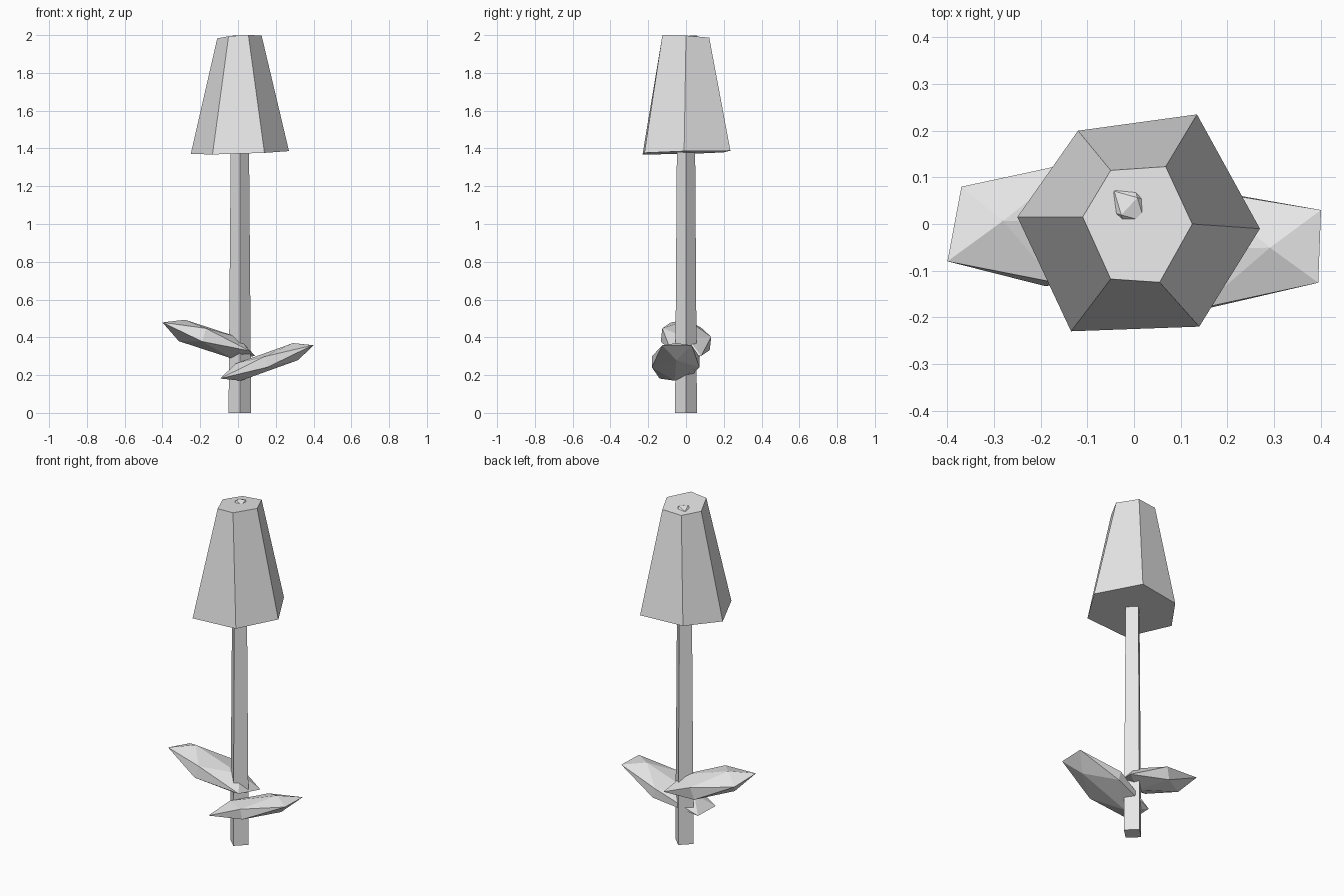
import bpy, bmesh
from mathutils import Vector

cube = bpy.data.objects.get("Cube")
if cube:
    bpy.data.objects.remove(cube, do_unlink=True)

grey = bpy.data.materials.new("plain grey")
grey.use_nodes = True
grey.diffuse_color = (0.8, 0.8, 0.8, 1)
grey.node_tree.nodes["Principled BSDF"].inputs["Base Color"].default_value = (0.8, 0.8, 0.8, 1)


def finish(name, bm):
    bmesh.ops.recalc_face_normals(bm, faces=bm.faces[:])
    mesh = bpy.data.meshes.new(name)
    bm.to_mesh(mesh)
    bm.free()
    mesh.materials.append(grey)
    obj = bpy.data.objects.new(name, mesh)
    bpy.context.collection.objects.link(obj)
    return obj


def loft(name, lower, upper):
    """Closed prism between two rings with the same number of corners."""
    bm = bmesh.new()
    low = [bm.verts.new(p) for p in lower]
    top = [bm.verts.new(p) for p in upper]
    n = len(low)
    bm.faces.new(low[::-1])
    bm.faces.new(top)
    for i in range(n):
        j = (i + 1) % n
        bm.faces.new((low[i], low[j], top[j], top[i]))
    return finish(name, bm)


def stretched_icosahedron(name, centre, length, width, thick):
    """Icosahedron with its three axes set to the given vectors."""
    c, l, w, t = map(Vector, (centre, length, width, thick))
    phi = (1 + 5 ** 0.5) / 2
    bm = bmesh.new()
    for a in (-1, 1):
        for b in (-1, 1):
            bm.verts.new(c + a * l + b * w)
            bm.verts.new(c + a * l / phi + b * phi * t)
            bm.verts.new(c + a * phi * w + b * t)
    bmesh.ops.convex_hull(bm, input=bm.verts[:])
    return finish(name, bm)


# Flower head: a tapered six-sided cup with slightly tilted ends
base = [(-0.25, 0.015), (-0.135, -0.23), (0.14, -0.22),
        (0.27, -0.01), (0.135, 0.235), (-0.12, 0.2)]
crown = [(-0.11, 0.015), (-0.05, -0.118), (0.055, -0.125),
         (0.125, 0.0), (0.068, 0.123), (-0.05, 0.115)]
loft("flower_head",
     [(x, y, 1.378 + 0.03 * x + 0.025 * y) for x, y in base],
     [(x, y, 1.99 + 0.06 * x - 0.06 * y) for x, y in crown])

# Pistil: small faceted lump just breaking through the crown
stretched_icosahedron("pistil", (-0.01, 0.038, 1.965),
                      (0.028, 0.03, 0), (-0.02, 0.02, 0), (0, 0, 0.02))

# Stem: square post turned corner-on, narrowing a little upwards
diamond = [(-1, 0), (0, -1), (1, 0), (0, 1)]
loft("stem",
     [(0.01 + 0.06 * x, 0.058 * y, 0) for x, y in diamond],
     [(0.01 + 0.048 * x, 0.048 * y, 1.45) for x, y in diamond])

# Leaves: flattened faceted blades rising to each side
stretched_icosahedron("right_leaf", (-0.155, 0, 0.39),
                      (-0.23, 0, 0.075), (0.015, 0.08, -0.014), (0.01, 0.004, 0.035))
stretched_icosahedron("left_leaf", (0.153, -0.055, 0.27),
                      (0.245, 0.007, 0.088), (0.003, 0.078, 0), (-0.008, 0, 0.028))
